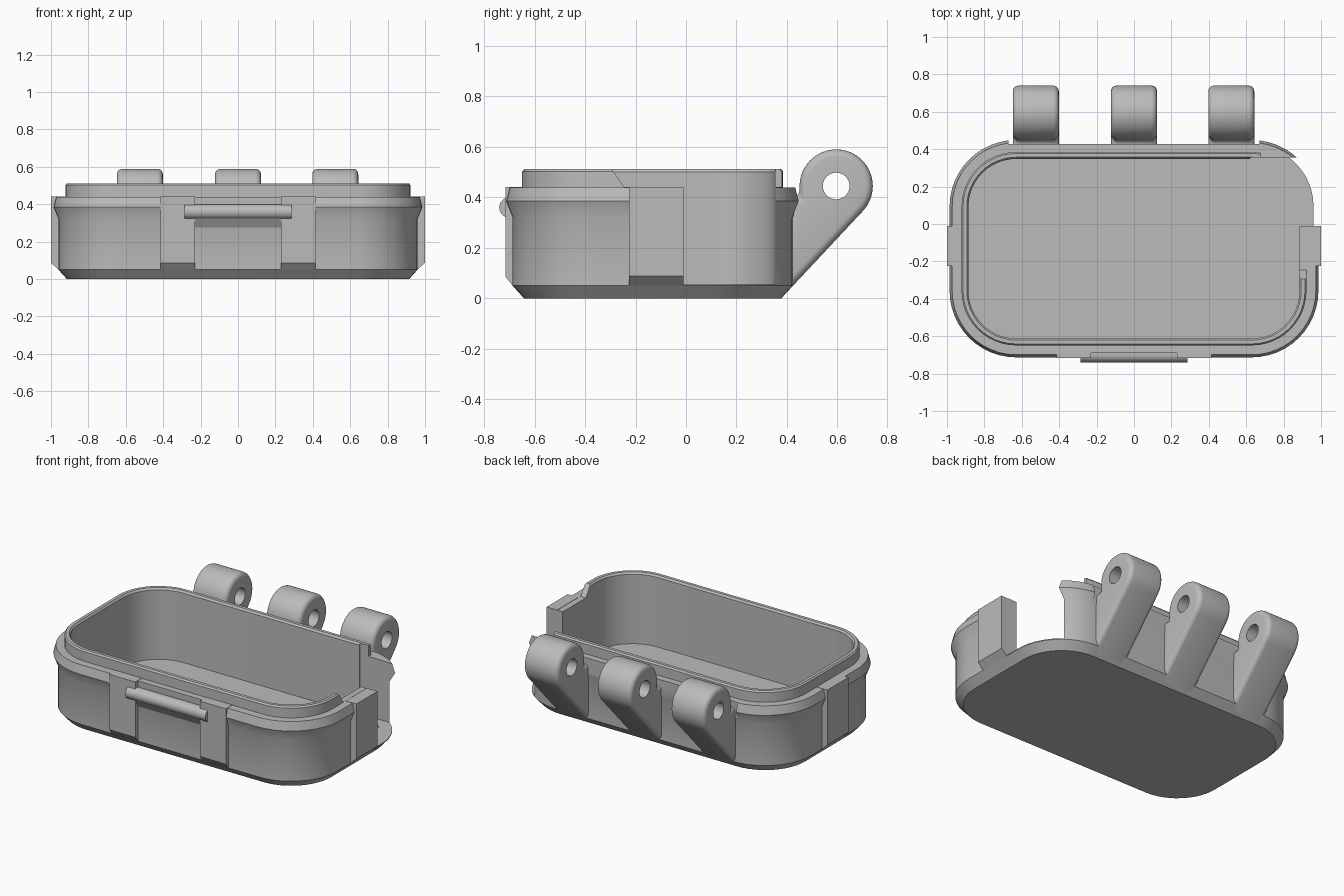
import bpy, bmesh, math

if "Cube" in bpy.data.objects:
    bpy.data.objects.remove(bpy.data.objects["Cube"], do_unlink=True)

grey = bpy.data.materials.new("plain grey")
grey.use_nodes = True
COLOUR = (0.5, 0.5, 0.5, 1)
grey.diffuse_color = COLOUR
grey.node_tree.nodes["Principled BSDF"].inputs["Base Color"].default_value = COLOUR

CENTRE_Y = -0.132


def finish(name, bm):
    bmesh.ops.recalc_face_normals(bm, faces=bm.faces)
    mesh = bpy.data.meshes.new(name)
    bm.to_mesh(mesh)
    bm.free()
    mesh.materials.append(grey)
    obj = bpy.data.objects.new(name, mesh)
    bpy.context.collection.objects.link(obj)
    return obj


def activate(obj):
    bpy.ops.object.select_all(action="DESELECT")
    obj.select_set(True)
    bpy.context.view_layer.objects.active = obj


def smooth(obj):
    activate(obj)
    bpy.ops.object.shade_smooth_by_angle(angle=math.radians(22))


def prism(name, profile, start, end, axis="x"):
    """Extrude a (y, z) profile along x, or an (x, z) profile along y."""
    bm = bmesh.new()
    place = (lambda t, a, b: (t, a, b)) if axis == "x" else (lambda t, a, b: (a, t, b))
    rings = [[bm.verts.new(place(t, a, b)) for a, b in profile] for t in (start, end)]
    for ring in rings:
        bm.faces.new(ring)
    for i in range(len(profile)):
        j = (i + 1) % len(profile)
        bm.faces.new((rings[0][i], rings[0][j], rings[1][j], rings[1][i]))
    return finish(name, bm)


def box_profile(a0, a1, b0, b1):
    return [(a0, b0), (a1, b0), (a1, b1), (a0, b1)]


def cut(obj, cutter):
    activate(obj)
    mod = obj.modifiers.new("cut", "BOOLEAN")
    mod.operation = "DIFFERENCE"
    mod.solver = "EXACT"
    mod.object = cutter
    bpy.ops.object.modifier_apply(modifier=mod.name)
    bpy.data.objects.remove(cutter, do_unlink=True)


def arc(cy, cz, ry, rz, first, last, steps):
    angles = [math.radians(first + (last - first) * i / steps) for i in range(steps + 1)]
    return [(cy + ry * math.cos(a), cz + rz * math.sin(a)) for a in angles]


def rounded_outline(grow, steps=12):
    radius = 0.33 + grow
    points = []
    for k, (sx, sy) in enumerate([(1, 1), (-1, 1), (-1, -1), (1, -1)]):
        points += arc(sx * 0.63, CENTRE_Y + sy * 0.225, radius, radius,
                      90 * k, 90 * k + 90, steps)
    return points


# Tray: outlines lofted up the outside, over the lip and down the inside
sections = [(-0.045, 0), (0, 0.05), (0, 0.32), (0.026, 0.385), (0.012, 0.44),
            (-0.038, 0.44), (-0.038, 0.502), (-0.046, 0.512), (-0.066, 0.512),
            (-0.075, 0.50), (-0.075, 0.053)]
bm = bmesh.new()
rings = [[bm.verts.new((x, y, z)) for x, y in rounded_outline(grow)] for grow, z in sections]
for low, high in zip(rings, rings[1:]):
    for i in range(len(low)):
        j = (i + 1) % len(low)
        bm.faces.new((low[i], low[j], high[j], high[i]))
bm.faces.new(rings[0])
bm.faces.new(rings[-1])
tray = finish("tray", bm)

# Side opening, shortened lip, and flat rim behind the latch and hinges
cut(tray, prism("opening_cutter", box_profile(-0.01, 0.355, 0.056, 0.7), 0.62, 1.1))
cut(tray, prism("lip_cutter", [(-0.30, 0.52), (-0.245, 0.441), (0.6, 0.441), (0.6, 0.52)],
                0.68, 1.1))
cut(tray, prism("back_rim_cutter", box_profile(0.428, 0.6, 0.2, 0.6), -0.67, 0.67))
cut(tray, prism("front_rim_cutter", box_profile(-0.9, -0.69, 0.2, 0.6), -0.23, 0.23))
smooth(tray)

# Side and front tabs, mirrored left and right
for side, label in ((1, "left"), (-1, "right")):
    prism(label + "_side_tab",
          [(side * x, z) for x, z in [(0.925, 0.05), (0.96, 0.05), (1, 0.088),
                                      (1, 0.442), (0.925, 0.442)]],
          -0.225, -0.01, "y")
    prism(label + "_front_tab",
          [(-0.65, 0.05), (-0.686, 0.05), (-0.716, 0.086), (-0.716, 0.442), (-0.65, 0.442)],
          side * 0.23, side * 0.415)

# Latch bar with its sloping support
bar = prism("latch_bar", [(-0.67, 0.4)] + arc(-0.7, 0.36, 0.04, 0.04, 90, 270, 14)
            + [(-0.67, 0.32)], -0.285, 0.285)
smooth(bar)
prism("latch_support", [(-0.67, 0.275), (-0.688, 0.275), (-0.718, 0.325), (-0.67, 0.325)],
      -0.23, 0.23)

# Hinge lugs with rounded edges and pin holes
PIN = (0.595, 0.445)
lug_profile = ([(0.36, 0.02), (0.396, 0.02)] + arc(*PIN, 0.145, 0.145, -44, 180, 36)
               + [(0.45, 0.4), (0.36, 0.4)])
for centre, label in ((-0.525, "right"), (0, "middle"), (0.52, "left")):
    lug = prism(label + "_hinge_lug", lug_profile, centre - 0.123, centre + 0.123)
    activate(lug)
    bevel = lug.modifiers.new("round", "BEVEL")
    bevel.width = 0.03
    bevel.segments = 5
    bevel.limit_method = "ANGLE"
    bevel.angle_limit = math.radians(60)
    bevel.use_clamp_overlap = False
    bpy.ops.object.modifier_apply(modifier=bevel.name)
    cut(lug, prism("pin_cutter", arc(*PIN, 0.053, 0.053, 0, 345, 23),
                   centre - 0.3, centre + 0.3))
    smooth(lug)
